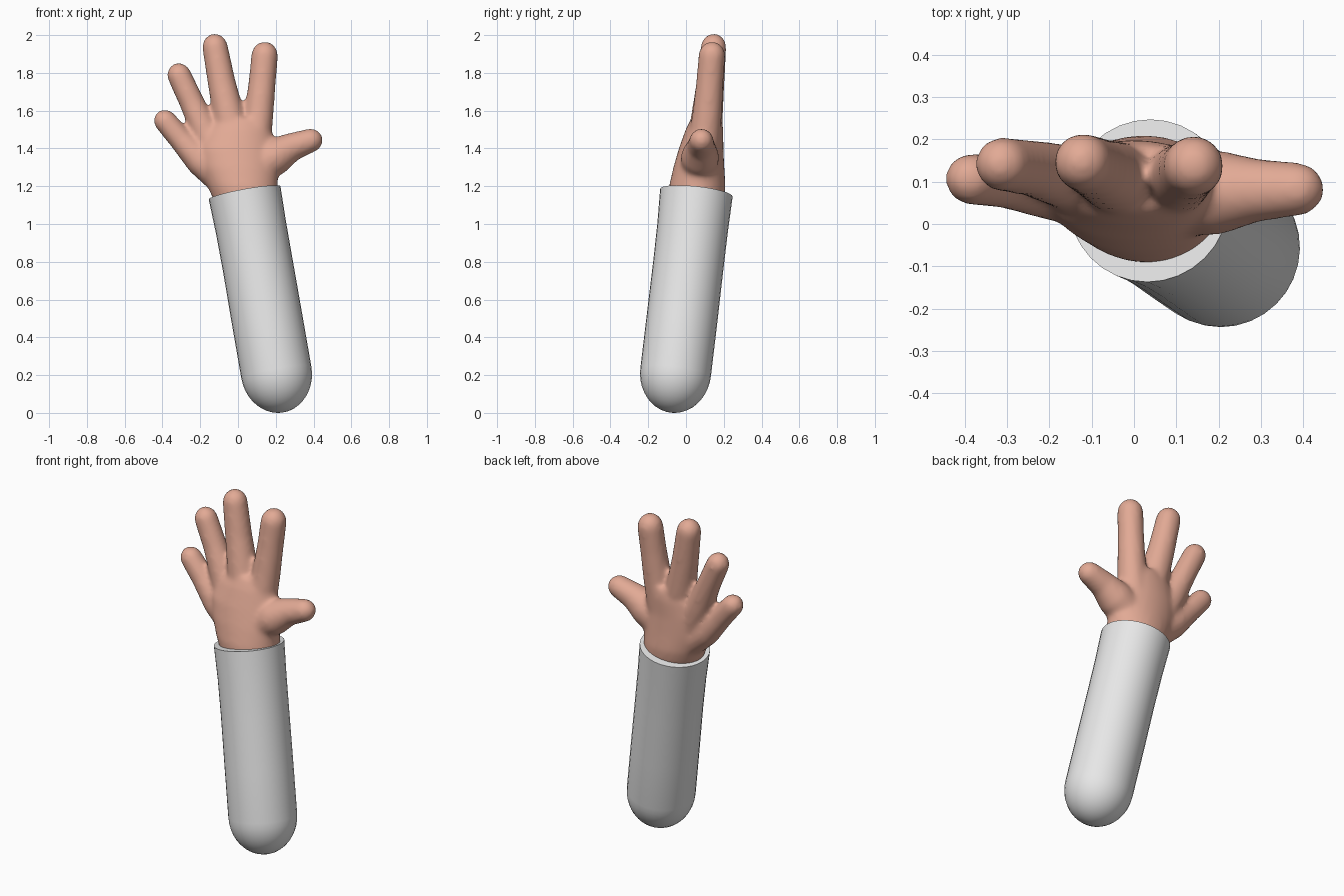
import bpy, bmesh, math
from mathutils import Vector

if "Cube" in bpy.data.objects:
    bpy.data.objects.remove(bpy.data.objects["Cube"])

SIDES = 32


def material(name, rgb):
    m = bpy.data.materials.new(name)
    m.diffuse_color = (*rgb, 1)
    m.use_nodes = True
    m.node_tree.nodes["Principled BSDF"].inputs["Base Color"].default_value = m.diffuse_color
    return m


def loft(bm, sections):
    """Skin closed elliptical rings given as (centre, half-axis u, half-axis v)."""
    rings = []
    for c, u, v in sections:
        rings.append([bm.verts.new(c + u * math.cos(a) + v * math.sin(a))
                      for a in (2 * math.pi * i / SIDES for i in range(SIDES))])
    faces = [bm.faces.new(rings[0]), bm.faces.new(rings[-1])]
    for r, s in zip(rings, rings[1:]):
        for i in range(SIDES):
            j = (i + 1) % SIDES
            faces.append(bm.faces.new((r[i], r[j], s[j], s[i])))
    bmesh.ops.recalc_face_normals(bm, faces=faces)


def round_tube(bm, path, tip_length):
    """Tube through (x, y, z, radius) points with a rounded cap on the last one."""
    pts = [Vector(p[:3]) for p in path]
    radii = [p[3] for p in path]
    n = len(pts)
    sections = []
    for i in range(n):
        d = (pts[min(i + 1, n - 1)] - pts[max(i - 1, 0)]).normalized()
        u = d.cross(Vector((0, 1, 0))).normalized()
        v = d.cross(u)
        sections.append((pts[i], u * radii[i], v * radii[i]))
    r = radii[-1]
    for k in range(1, 11):
        a = math.radians(88) * k / 10
        sections.append((pts[-1] + d * tip_length * math.sin(a),
                         u * r * math.cos(a), v * r * math.cos(a)))
    loft(bm, sections)


def make_object(name, bm, mat):
    me = bpy.data.meshes.new(name)
    bm.to_mesh(me)
    bm.free()
    me.materials.append(mat)
    ob = bpy.data.objects.new(name, me)
    bpy.context.collection.objects.link(ob)
    return ob


skin = material("skin", (0.76, 0.40, 0.30))
cloth = material("white cloth", (0.8, 0.8, 0.8))

# Sleeve: leaning tube, flat rim at the top, rounded lower end
bm = bmesh.new()
round_tube(bm, [(0.035, 0.055, 1.165, 0.193), (0.069, 0.035, 0.98, 0.188),
                (0.105, 0.012, 0.78, 0.187), (0.155, -0.022, 0.49, 0.188),
                (0.203, -0.055, 0.214, 0.188)], 0.215)
sleeve = make_object("sleeve", bm, cloth)
bpy.context.view_layer.objects.active = sleeve
sleeve.select_set(True)
bpy.ops.object.shade_smooth_by_angle(angle=math.radians(40))
sleeve.select_set(False)

# Palm and wrist: stacked ellipses (x, y, z, half width, half depth)
bm = bmesh.new()
palm = [(0.055, 0.040, 1.05, 0.150, 0.130), (0.040, 0.055, 1.14, 0.176, 0.148),
        (0.025, 0.060, 1.20, 0.186, 0.150), (0.005, 0.068, 1.30, 0.205, 0.135),
        (-0.010, 0.080, 1.40, 0.205, 0.118), (0.005, 0.098, 1.50, 0.175, 0.100),
        (0.020, 0.108, 1.56, 0.130, 0.080)]
loft(bm, [(Vector((x, y, z)), Vector((w, 0, 0)), Vector((0, d, 0)))
          for x, y, z, w, d in palm])

# Fingers and thumb, each from inside the palm to its tip centre
fingers = [
    [(-0.08, 0.08, 1.24, 0.090), (-0.20, 0.09, 1.335, 0.080),
     (-0.30, 0.10, 1.445, 0.064), (-0.383, 0.106, 1.543, 0.061)],
    [(-0.10, 0.09, 1.33, 0.085), (-0.175, 0.115, 1.49, 0.075),
     (-0.245, 0.132, 1.645, 0.066), (-0.310, 0.141, 1.785, 0.064)],
    [(0.00, 0.09, 1.38, 0.090), (-0.045, 0.110, 1.56, 0.085),
     (-0.087, 0.130, 1.75, 0.074), (-0.121, 0.146, 1.935, 0.068)],
    [(0.08, 0.09, 1.38, 0.090), (0.110, 0.112, 1.58, 0.078),
     (0.128, 0.126, 1.75, 0.072), (0.141, 0.137, 1.89, 0.071)],
    [(0.08, 0.07, 1.29, 0.100), (0.20, 0.075, 1.36, 0.100),
     (0.29, 0.080, 1.41, 0.075), (0.381, 0.082, 1.441, 0.064)],
]
for path in fingers:
    round_tube(bm, path, path[-1][3] * 1.08)
hand = make_object("hand", bm, skin)

# Fuse the parts into one soft skin with webbed finger roots
fuse = hand.modifiers.new("fuse", 'REMESH')
fuse.mode = 'VOXEL'
fuse.voxel_size = 0.012
fuse.use_smooth_shade = True
soften = hand.modifiers.new("soften", 'SMOOTH')
soften.factor = 0.5
soften.iterations = 14
